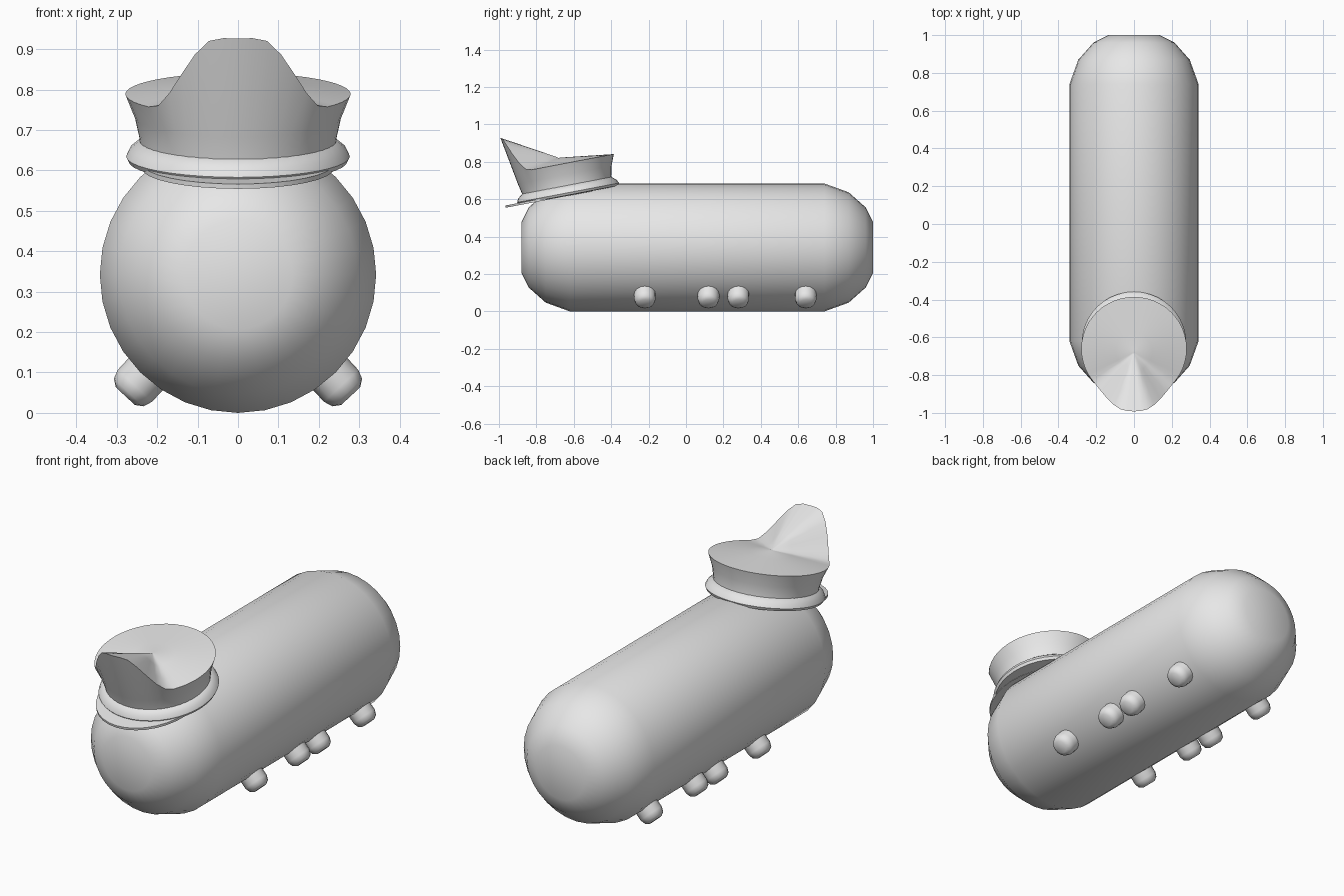
import bpy, bmesh, math
from mathutils import Vector, Matrix

if "Cube" in bpy.data.objects:
    bpy.data.objects.remove(bpy.data.objects["Cube"])

grey = bpy.data.materials.new("plain_grey")
grey.diffuse_color = (0.8, 0.8, 0.8, 1)
grey.use_nodes = True
grey.node_tree.nodes["Principled BSDF"].inputs["Base Color"].default_value = grey.diffuse_color


def make(name, rings, close=True, angle=50):
    """Skin a list of vertex rings; optionally cap both ends."""
    bm = bmesh.new()
    loops = [[bm.verts.new(p) for p in ring] for ring in rings]
    n = len(loops[0])
    for a, b in zip(loops, loops[1:]):
        for i in range(n):
            j = (i + 1) % n
            bm.faces.new((a[i], a[j], b[j], b[i]))
    if close:
        bm.faces.new(loops[0])
        bm.faces.new(loops[-1])
    bmesh.ops.remove_doubles(bm, verts=bm.verts, dist=1e-5)
    bmesh.ops.recalc_face_normals(bm, faces=bm.faces)
    me = bpy.data.meshes.new(name)
    bm.to_mesh(me)
    bm.free()
    ob = bpy.data.objects.new(name, me)
    bpy.context.collection.objects.link(ob)
    me.materials.append(grey)
    bpy.ops.object.select_all(action='DESELECT')
    ob.select_set(True)
    bpy.context.view_layer.objects.active = ob
    bpy.ops.object.shade_smooth_by_angle(angle=math.radians(angle))
    return ob


def lathe(name, profile, frame, n=32, sx=1, sy=1):
    """Revolve (radius, height) pairs about the local z of frame."""
    rings = [[frame @ Vector((sx * r * math.cos(2 * math.pi * i / n),
                              sy * r * math.sin(2 * math.pi * i / n), h))
              for i in range(n)] for r, h in profile]
    return make(name, rings)


# long rounded body lying along y
R = 0.342
body = [(0.135, -0.88), (0.215, -0.84), (0.295, -0.75), (R, -0.62),
        (R, 0.74), (0.295, 0.87), (0.215, 0.96), (0.135, 1.0)]
lathe("body", body, Matrix.Translation((0, 0, R)) @ Matrix.Rotation(-math.pi / 2, 4, 'X'))

# four stubby feet on each side, pointing out and down
foot = [(0.058, 0.26), (0.058, 0.375), (0.05, 0.398), (0.032, 0.41)]
for side in (-1, 1):
    out = Vector((0.68 * side, 0, -0.733))
    turn = out.to_track_quat('Z', 'Y').to_matrix().to_4x4()
    for k, y in enumerate((-0.22, 0.12, 0.28, 0.64)):
        lathe(f"foot_{'left' if side < 0 else 'right'}_{k}", foot,
              Matrix.Translation((0, y, R)) @ turn, 16)

# cap, tipped forward
tilt = Matrix.Rotation(math.radians(10.8), 4, 'X')
cap = Matrix.Translation((0, -0.63, 0.632)) @ tilt
lathe("cap_visor", [(0.27, -0.006), (0.27, 0.006)],
      Matrix.Translation((0, -0.70, 0.611)) @ tilt, 32, sx=0.88)
lathe("cap_trim", [(0.24, -0.012), (0.27, -0.01), (0.277, 0.003),
                   (0.268, 0.022), (0.24, 0.045)], cap, 40)

# crown: flared band, rim raised to a peak at the front, soft top
N = 48


def rim(i):
    a = 2 * math.pi * i / N
    d = abs((a + math.pi) % (2 * math.pi) - math.pi)      # angle from the front
    t = min(1, max(0, (math.radians(50) - d) / math.radians(40)))
    f = t * t * (3 - 2 * t)
    p = cap @ Vector((0.279 * math.sin(a), -0.279 * math.cos(a), 0.16))
    return p + Vector((0, -0.058, 0.19)) * f


def band(r, h):
    return [cap @ Vector((r * math.sin(2 * math.pi * i / N),
                          -r * math.cos(2 * math.pi * i / N), h)) for i in range(N)]


edge = [rim(i) for i in range(N)]
centre = Vector((0, -0.68, 0.822))
rings = [band(0.24, 0.0), band(0.244, 0.05), band(0.255, 0.10), edge]
rings += [[p.lerp(centre, t) for p in edge] for t in (0.3, 0.65, 0.97)]
make("cap_crown", rings)
